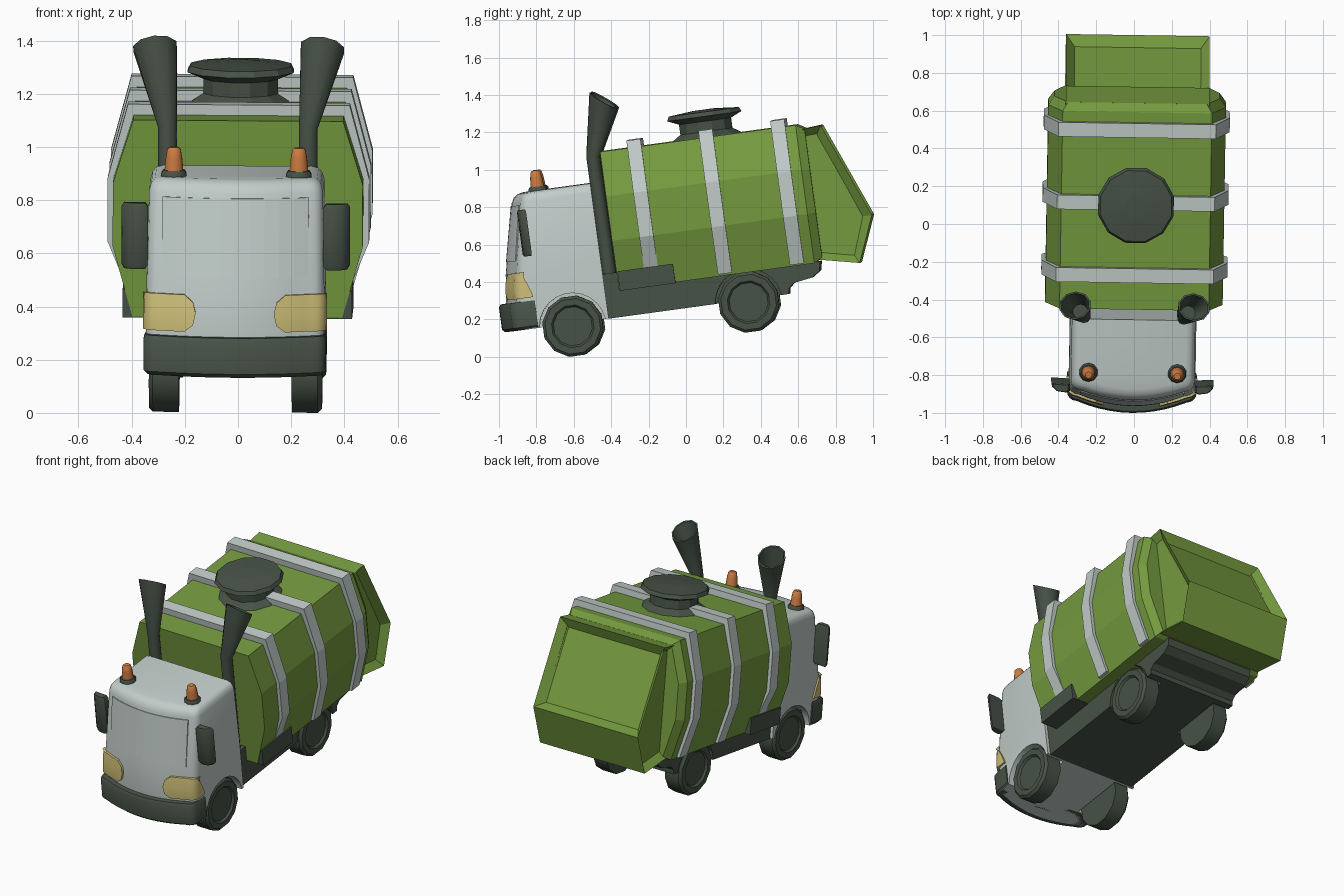
import bpy, bmesh, math
from mathutils import Vector, Matrix

if "Cube" in bpy.data.objects:
    bpy.data.objects.remove(bpy.data.objects["Cube"])

# Whole truck is modelled level, then pitched nose-down by this pose
POSE = (Matrix.Rotation(math.radians(-0.9), 4, 'Z') @ Matrix.Rotation(math.radians(0.4), 4, 'Y')
        @ Matrix.Rotation(math.radians(7.8), 4, 'X'))


def material(name, rgb):
    m = bpy.data.materials.new(name)
    m.diffuse_color = (*rgb, 1)
    m.use_nodes = True
    m.node_tree.nodes["Principled BSDF"].inputs["Base Color"].default_value = m.diffuse_color
    return m


GREEN = material("leaf_green", (0.18, 0.33, 0.05))
GREY = material("pale_grey", (0.54, 0.61, 0.59))
DARK = material("dark_grey_green", (0.064, 0.085, 0.064))
ORANGE = material("orange", (0.61, 0.20, 0.055))
YELLOW = material("pale_yellow", (0.63, 0.53, 0.19))


def loft(name, rings, mat, smooth=None, edit=None):
    """Skin closed rings of equal length and cap both ends."""
    bm = bmesh.new()
    vs = [[bm.verts.new(p) for p in ring] for ring in rings]
    n = len(vs[0])
    for a, b in zip(vs, vs[1:]):
        for i in range(n):
            bm.faces.new((a[i], a[(i + 1) % n], b[(i + 1) % n], b[i]))
    bm.faces.new(vs[0])
    bm.faces.new(vs[-1])
    bmesh.ops.recalc_face_normals(bm, faces=bm.faces)
    if edit:
        bm.normal_update()
        edit(bm)
    me = bpy.data.meshes.new(name)
    bm.to_mesh(me)
    bm.free()
    me.materials.append(mat)
    ob = bpy.data.objects.new(name, me)
    bpy.context.collection.objects.link(ob)
    ob.matrix_world = POSE
    if smooth:
        bpy.ops.object.select_all(action='DESELECT')
        ob.select_set(True)
        bpy.context.view_layer.objects.active = ob
        bpy.ops.object.shade_smooth_by_angle(angle=math.radians(smooth))
    return ob


def side_prism(name, pts, half, mat, edit=None):
    return loft(name, [[(x, y, z) for y, z in pts] for x in (-half, half)], mat, edit=edit)


def box(name, half, y0, y1, z0, z1, mat):
    return side_prism(name, [(y0, z0), (y1, z0), (y1, z1), (y0, z1)], half, mat)


def circle(c, n, r, sides):
    q = Vector((0, 0, 1)).rotation_difference(Vector(n))
    return [Vector(c) + q @ Vector((r * math.cos(a), r * math.sin(a), 0))
            for a in (2 * math.pi * (i + 0.5) / sides for i in range(sides))]


def turned(name, origin, axis, profile, sides, mat, smooth=None):
    o, ax = Vector(origin), Vector(axis)
    return loft(name, [circle(o + ax * h, ax, r, sides) for r, h in profile], mat, smooth)


# ---------- cargo container with bands ----------
def octagon(y, grow=0.0, low=0.405, scale=1.0):
    pts = [(0.395, low), (0.47, 0.67), (0.47, 0.91), (0.395, 1.15)]
    half = [(x + grow * 0.55, z + (grow if z > 1 else 0)) for x, z in pts]
    loop = half + [(-x, z) for x, z in reversed(half)]
    return [(x * scale, y, 0.78 + (z - 0.78) * scale) for x, z in loop]


loft("container", [octagon(-0.30), octagon(0.755), octagon(0.80, scale=0.93)], GREEN)
for i, (y, low) in enumerate(((-0.114, 0.49), (0.274, 0.415), (0.662, 0.412))):
    loft(f"container_band_{i + 1}", [octagon(y - 0.038, 0.04, low), octagon(y + 0.038, 0.04, low)], GREY)


# ---------- rear hopper with recessed panels ----------
def recess(bm):
    sides = [f for f in bm.faces if abs(f.normal.x) > 0.9]
    back = [f for f in bm.faces if f.normal.y > 0.5 and f.normal.z > 0.2]
    bmesh.ops.inset_individual(bm, faces=sides, thickness=0.05, depth=-0.04)
    bmesh.ops.inset_individual(bm, faces=back, thickness=0.065, depth=-0.05)


side_prism("rear_hopper", [(0.76, 0.425), (0.995, 0.373), (1.094, 0.618), (0.888, 1.131), (0.76, 1.12)],
           0.38, GREEN, recess)

# ---------- roof hatch ----------
turned("roof_hatch", (0, 0.272, 0), (0, 0, 1),
       [(0.20, 1.14), (0.185, 1.155), (0.145, 1.18), (0.145, 1.235), (0.207, 1.262), (0.195, 1.285), (0.06, 1.297)],
       12, DARK)

# ---------- chassis ----------
chassis = side_prism("chassis", [(-0.38, 0.26), (0.595, 0.26), (0.60, 0.29), (0.63, 0.315), (0.73, 0.33),
                                 (0.775, 0.36), (0.785, 0.41), (-0.38, 0.41)], 0.315, DARK)
box("side_guard", 0.432, -0.295, 0.005, 0.40, 0.505, DARK)
box("cab_bulkhead", 0.315, -0.385, -0.30, 0.40, 0.50, DARK)


# ---------- cab, bumper, headlights, windshield ----------
def front_curve(uf, h, b, r, x0, x1, n):
    return [(x, uf + b * (x / (h - r)) ** 2) for x in (x0 + (x1 - x0) * i / n for i in range(n + 1))]


def corner(uf, h, b, r):
    return [(h - r + r * math.sin(a), uf + b + r - r * math.cos(a))
            for a in (math.pi / 2 * i / 4 for i in range(1, 5))]


def cab_ring(z, uf, h, b, r, rear):
    half = front_curve(uf, h, b, r, 0, h - r, 5) + corner(uf, h, b, r) + [(h, rear)]
    return [(x, y, z) for x, y in half] + [(-x, y, z) for x, y in reversed(half[1:])]


cab = loft("cab", [cab_ring(z, uf, h, b, 0.05, -0.376) for z, uf, h, b in (
    (0.262, -0.915, 0.335, 0.06), (0.42, -0.915, 0.335, 0.06), (0.568, -0.895, 0.335, 0.06),
    (0.94, -0.812, 0.327, 0.05), (0.968, -0.797, 0.319, 0.045), (0.984, -0.775, 0.305, 0.04),
    (0.99, -0.745, 0.28, 0.035))], GREY)
loft("bumper", [cab_ring(z, uf, h, 0.06, 0.05, -0.755) for z, uf, h in (
    (0.262, -0.94, 0.33), (0.277, -0.955, 0.343), (0.397, -0.955, 0.343), (0.412, -0.945, 0.335))],
    DARK, 40)
loft("windshield", [[(x, y, z) for x, y in front_curve(uf - 0.004, 0.335, b, 0.05, -0.275, 0.275, 10)]
                    + [(0.275, -0.76, z), (-0.275, -0.76, z)]
                    for z, uf, b in ((0.632, -0.881, 0.059), (0.925, -0.815, 0.05))], GREY)


def headlight_ring(s, z, uf, start, end):
    h, b, r = 0.346, 0.06, 0.055
    pts = front_curve(uf, h, b, r, start, h - r, 4) + corner(uf, h, b, r) + [(h, end), (0.28, end), (start, end)]
    return [(s * x, y, z) for x, y in pts]


for s, side in ((-1, "left"), (1, "right")):
    loft(f"{side}_headlight", [headlight_ring(s, z, uf, x, e) for z, uf, x, e in (
        (0.43, -0.925, 0.19, -0.76), (0.455, -0.925, 0.157, -0.765), (0.50, -0.92, 0.147, -0.78),
        (0.54, -0.912, 0.157, -0.80), (0.568, -0.906, 0.19, -0.82))], YELLOW, 40)

    # ---------- mirrors ----------
    plan = [(0.33, -0.775), (0.35, -0.785), (0.40, -0.778), (0.425, -0.755), (0.43, -0.735), (0.33, -0.74)]
    loft(f"{side}_mirror", [[(s * (0.38 + (x - 0.38) * k), -0.757 + (y + 0.757) * k, z) for x, y in plan]
                            for z, k in ((0.65, 0.8), (0.665, 1), (0.885, 1), (0.90, 0.8))], DARK, 40)

    # ---------- beacons ----------
    turned(f"{side}_beacon_base", (s * 0.235, -0.66, 0), (0, 0, 1),
           [(0.05, 0.975), (0.05, 1.0), (0.042, 1.012)], 10, DARK, 40)
    turned(f"{side}_beacon", (s * 0.235, -0.66, 0), (0, 0, 1),
           [(0.038, 1.0), (0.032, 1.06), (0.026, 1.09), (0.018, 1.098)], 10, ORANGE, 40)

    # ---------- exhaust stacks with flared, hollow tops ----------
    lip = Vector((s * 0.12, 0.61, 0.79)).normalized()
    bend = Vector((s * 0.06, 0.12, 0.98)).normalized()
    top = Vector((s * 0.315, -0.246, 1.421))
    loft(f"{side}_exhaust", [circle((s * 0.265, -0.342, 0.42), (0, 0, 1), 0.037, 10),
                             circle((s * 0.265, -0.342, 1.13), bend, 0.037, 10),
                             circle(top, lip, 0.086, 10), circle(top, lip, 0.076, 10),
                             circle((s * 0.285, -0.30, 1.26), bend, 0.04, 10)], DARK, 40)

    # ---------- wheels ----------
    for y, end in ((-0.572, "front"), (0.377, "rear")):
        turned(f"{end}_{side}_wheel", (0, y, 0.246), (s, 0, 0),
               [(0.165, 0.213), (0.165, 0.31), (0.15, 0.325), (0.115, 0.325), (0.105, 0.312)], 12, DARK, 35)

# ---------- wheel arches cut from cab and chassis ----------
for body, y in ((cab, -0.572), (chassis, 0.377)):
    for s in (-1, 1):
        cutter = turned("arch_cutter", (0, y, 0.246), (s, 0, 0), [(0.178, 0.2), (0.178, 0.5)], 24, DARK)
        cutter.hide_render = True
        mod = body.modifiers.new("wheel_arch", 'BOOLEAN')
        mod.operation, mod.solver, mod.object = 'DIFFERENCE', 'EXACT', cutter
        bpy.context.view_layer.update()
        bpy.ops.object.select_all(action='DESELECT')
        body.select_set(True)
        bpy.context.view_layer.objects.active = body
        bpy.ops.object.modifier_apply(modifier=mod.name)
        bpy.data.objects.remove(cutter)
bpy.ops.object.select_all(action='DESELECT')
cab.select_set(True)
bpy.context.view_layer.objects.active = cab
bpy.ops.object.shade_smooth_by_angle(angle=math.radians(40))
